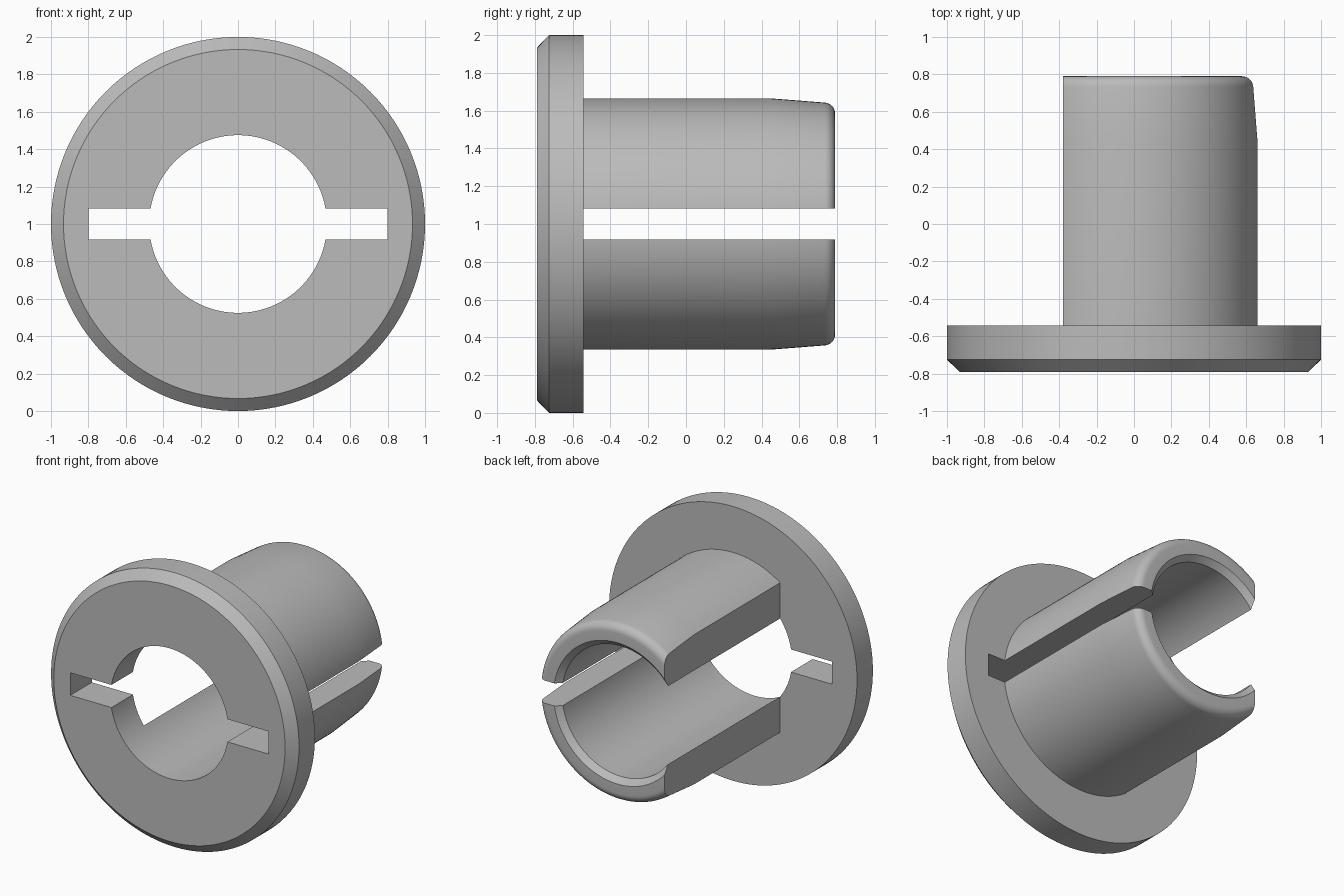
import bpy, bmesh, math
from mathutils import Matrix, Vector

SEGMENTS = 128
AXIS_Z = 1.0
BORE = 0.475
SLOT_HEIGHT = 0.165

if "Cube" in bpy.data.objects:
    bpy.data.objects.remove(bpy.data.objects["Cube"], do_unlink=True)

grey = bpy.data.materials.new("plain grey")
grey.use_nodes = True
grey.diffuse_color = (0.5, 0.5, 0.5, 1)
grey.node_tree.nodes["Principled BSDF"].inputs["Base Color"].default_value = (0.5, 0.5, 0.5, 1)


def add_object(name, bm):
    bmesh.ops.recalc_face_normals(bm, faces=bm.faces)
    mesh = bpy.data.meshes.new(name)
    bm.to_mesh(mesh)
    bm.free()
    mesh.materials.append(grey)
    obj = bpy.data.objects.new(name, mesh)
    bpy.context.collection.objects.link(obj)
    return obj


def lathe(name, profile):
    """Revolve a closed (radius, y) outline around the horizontal axis."""
    bm = bmesh.new()
    rings = []
    for i in range(SEGMENTS):
        a = math.tau * i / SEGMENTS
        rings.append([bm.verts.new((r * math.cos(a), y, AXIS_Z + r * math.sin(a)))
                      for r, y in profile])
    n = len(profile)
    for i, ring in enumerate(rings):
        after = rings[(i + 1) % SEGMENTS]
        for j in range(n):
            k = (j + 1) % n
            bm.faces.new((ring[j], ring[k], after[k], after[j]))
    return add_object(name, bm)


def cut_box(target, centre, size):
    bm = bmesh.new()
    matrix = Matrix.Translation(Vector(centre)) @ Matrix.Diagonal((*size, 1))
    bmesh.ops.create_cube(bm, size=1, matrix=matrix)
    cutter = add_object("cutter", bm)
    cutter.hide_render = True
    mod = target.modifiers.new("cut", "BOOLEAN")
    mod.operation = "DIFFERENCE"
    mod.solver = "EXACT"
    mod.object = cutter
    select(target)
    bpy.ops.object.modifier_apply(modifier=mod.name)
    bpy.data.objects.remove(cutter, do_unlink=True)


def select(obj):
    bpy.ops.object.select_all(action="DESELECT")
    obj.select_set(True)
    bpy.context.view_layer.objects.active = obj


# Flange with a chamfered front rim
flange = lathe("flange", [(BORE, -0.79), (0.933, -0.79), (1.0, -0.725),
                          (1.0, -0.542), (BORE, -0.542)])

# Sleeve with a tapered, rounded tip and a chamfered bore mouth
tip = 0.06
rounding = [(0.583 + tip * math.cos(a), 0.79 - tip + tip * math.sin(a))
            for a in (math.radians(4 + 86 * i / 8) for i in range(9))]
sleeve = lathe("sleeve", [(BORE, -0.542), (0.665, -0.542), (0.665, 0.45)]
               + rounding + [(0.515, 0.79), (BORE, 0.75)])

# Slot across both parts, and the flat cut along one side of the sleeve
cut_box(flange, (0, -0.66, AXIS_Z), (1.6, 0.6, SLOT_HEIGHT))
cut_box(sleeve, (0, 0, AXIS_Z), (1.6, 2, SLOT_HEIGHT))
cut_box(sleeve, (-0.88, 0, AXIS_Z), (1, 2, 2))

for part in (flange, sleeve):
    select(part)
    bpy.ops.object.shade_smooth_by_angle(angle=math.radians(25))
